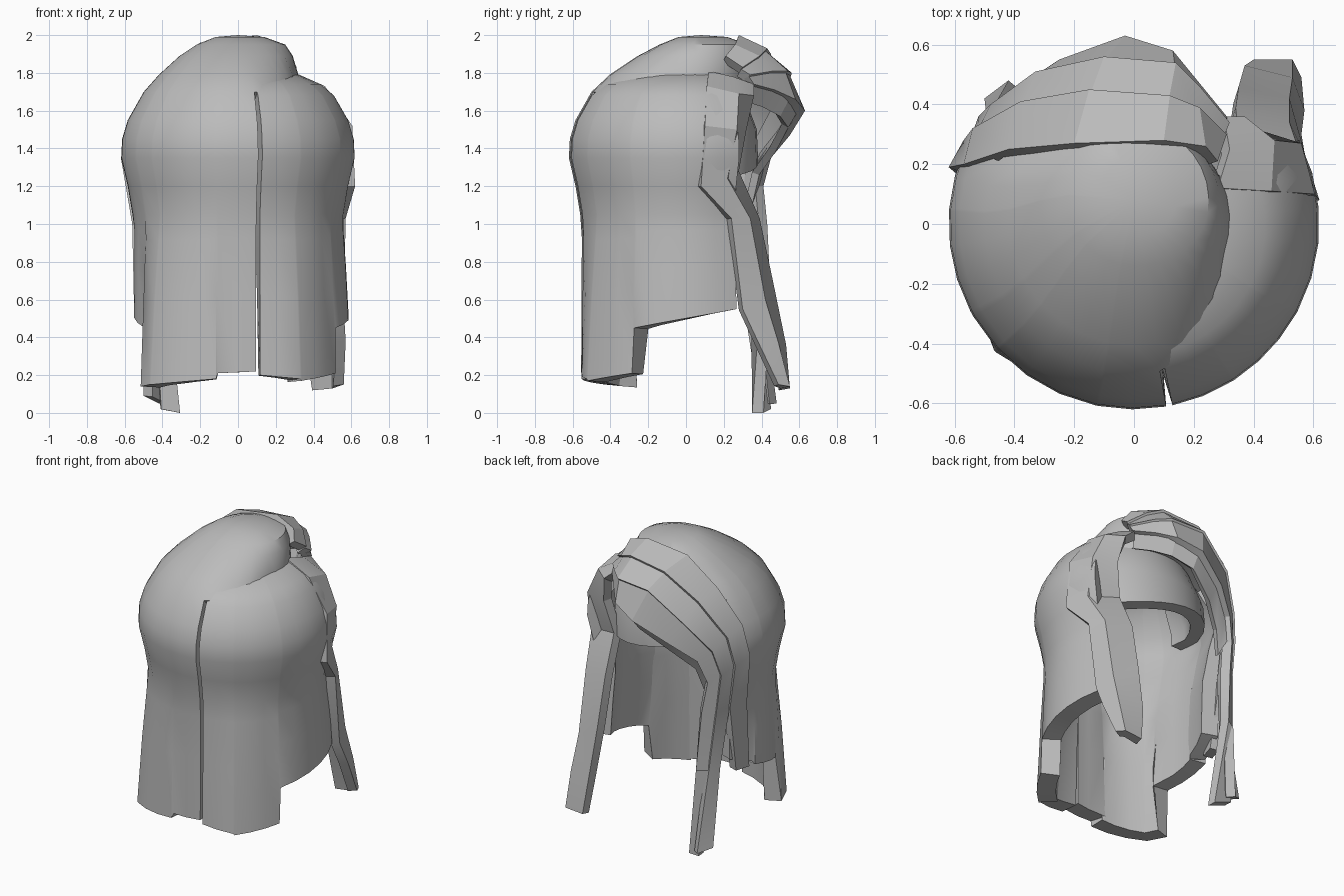
import bpy
import bmesh
import math
from mathutils import Vector

cube = bpy.data.objects.get("Cube")
if cube:
    bpy.data.objects.remove(cube)

grey = bpy.data.materials.new("hair_grey")
grey.use_nodes = True
colour = (0.5, 0.5, 0.5, 1)
grey.diffuse_color = colour
grey.node_tree.nodes["Principled BSDF"].inputs["Base Color"].default_value = colour

# Height and radius of the two sides of the parting, top to shoulder
CROWN = [(2.0, 0), (1.99, .12), (1.95, .22), (1.89, .31), (1.79, .42)]
SIDE = [(1.7, .5), (1.55, .585), (1.45, .615), (1.35, .62), (1.2, .585), (1.05, .56)]
LOBE = [(1.81, .2), (1.79, .32), (1.74, .44), (1.68, .51)]
PARTING = [0, .14, .25, .29, .32, .33]


def surface(name, grids, thickness, angle=35):
    """Skin grids of points, weld them and thicken towards the head."""
    bm = bmesh.new()
    for grid in grids:
        rows = [[bm.verts.new(p) for p in row] for row in grid]
        for upper, lower in zip(rows, rows[1:]):
            for i in range(len(upper) - 1):
                bm.faces.new((upper[i], upper[i + 1], lower[i + 1], lower[i]))
    bmesh.ops.remove_doubles(bm, verts=bm.verts, dist=0.0005)
    bm.normal_update()
    middle = Vector((0, 0, 1.2))
    facing = sum(f.normal.dot(f.calc_center_median() - middle) * f.calc_area()
                 for f in bm.faces)
    if facing < 0:
        bmesh.ops.reverse_faces(bm, faces=bm.faces)
    mesh = bpy.data.meshes.new(name)
    bm.to_mesh(mesh)
    bm.free()
    mesh.materials.append(grey)
    obj = bpy.data.objects.new(name, mesh)
    bpy.context.collection.objects.link(obj)
    solid = obj.modifiers.new("thickness", "SOLIDIFY")
    solid.thickness = thickness
    solid.offset = -1
    bpy.ops.object.select_all(action="DESELECT")
    obj.select_set(True)
    bpy.context.view_layer.objects.active = obj
    bpy.ops.object.modifier_apply(modifier=solid.name)
    bpy.ops.object.shade_smooth_by_angle(angle=math.radians(angle))


def polar(angle, radius, z):
    a = math.radians(angle)
    shift = 0.08 * min(1, max(0, (z - 1.75) / 0.2))
    return (radius * math.cos(a), radius * math.sin(a) + shift, z)


def hanging(profile, locks):
    """Columns of a sheet; each lock has start and end angles, hems and flares."""
    columns = []
    for start, end, hem_a, hem_b, flare_a, flare_b in locks:
        count = math.ceil((end - start) / 12)
        for i in range(count + 1):
            t = i / count
            angle = start + (end - start) * t
            hem = hem_a + (hem_b - hem_a) * t
            flare = flare_a + (flare_b - flare_a) * t
            column = [polar(angle, r, z) for z, r in profile]
            z0, r0 = profile[-1]
            for s in (0.15, 0.5, 1):
                column.append(polar(angle, r0 - 0.01 + flare * s ** .7, z0 + (hem - z0) * s))
            columns.append(column)
    return columns


# Raised edge of the crown, steepest along the parting
crown = []
for i in range(21):
    angle = -80 + 235 * i / 20
    steep = max(0, min(1, (angle + 80) / 60, (155 - angle) / 50))
    crown.append([polar(angle, r + (p - r) * steep, z)
                  for (z, r), p in zip(CROWN + SIDE[:1], PARTING)])

# Crown, back and right side in one piece
back = hanging(CROWN + SIDE, [
    (-205, -185, .62, .55, -.01, -.01),
    (-184, -152, .53, .45, 0, .01),
    (-150, -138, .14, .15, .045, .08),
    (-137, -102, .15, .18, .08, .015),
    (-101, -80, .21, .22, .005, .005),
])
surface("crown_and_back_hair", [back, crown], .11)

# Lower left side, beside the parting
left = hanging(LOBE + SIDE[1:], [
    (-78, -58, .2, .18, .015, .07),
    (-57, -29, .17, .21, .07, .04),
    (-28, 27, .45, .55, .035, .04),
])
surface("left_hair", [left], .12)

# Front of the scalp under the fringe, open behind
scalp = []
for i in range(15):
    angle = -15 + 15 * i
    front = max(0, math.sin(math.radians(angle)))
    rim = 1.32 - .08 * math.cos(math.radians(angle))
    scalp.append([polar(angle, r * (1 - .25 * front), z) for z, r in
                  [(1.87, 0), (1.82, .25), (1.7, .4), (1.5, .5), (rim, .51)]])
surface("inner_scalp", [scalp], .09)

# Fringe edges, swept from the parting to the right temple
fringe_back = [(.28, .21, 1.89), (.24, .26, 1.95), (.1, .28, 2.0), (-.2, .27, 1.96),
               (-.42, .25, 1.78), (-.57, .2, 1.55), (-.62, .19, 1.35)]
fringe_upper = [(.31, .3, 1.83), (.22, .39, 1.89), (.12, .43, 1.93), (-.15, .45, 1.9),
                (-.38, .41, 1.74), (-.54, .32, 1.5), (-.57, .28, 1.3)]
fringe_lower = [(.32, .34, 1.79), (.22, .46, 1.81), (.14, .54, 1.81), (-.1, .56, 1.8),
                (-.33, .51, 1.62), (-.48, .4, 1.42), (-.52, .36, 1.25)]
fringe_tip = [(.31, .36, 1.74), (.22, .47, 1.71), (.13, .58, 1.66), (-.03, .63, 1.6),
              (-.25, .55, 1.47), (-.4, .45, 1.35), (-.45, .41, 1.2)]


def lowered(edge, drop, pull):
    """Tuck a copy of an edge under the band above."""
    return [(x * pull, y * pull, z - drop) for x, y, z in edge]


def ribbon(name, edges, thickness):
    surface(name, [edges], thickness, 25)


# Three overlapping fringe bands continue into the right side locks
ribbon("fringe_top_band", [
    fringe_back + [(-.56, .14, 1.0), (-.55, .1, .54)],
    fringe_upper + [(-.53, .28, 1.0), (-.52, .2, .54)],
], .06)
ribbon("fringe_middle_band", [
    lowered(fringe_upper, .01, .97) + [(-.52, .27, 1.0), (-.49, .33, .6), (-.5, .42, .09)],
    fringe_lower + [(-.49, .37, 1.0), (-.46, .41, .6), (-.42, .48, .05)],
], .06)
ribbon("fringe_front_band", [
    lowered(fringe_lower, .01, .98) + [(-.49, .36, 1.0), (-.46, .4, .6), (-.41, .45, .02)],
    fringe_tip + [(-.42, .43, 1.0), (-.39, .45, .6), (-.31, .41, 0)],
], .06)
ribbon("fringe_underside", [
    lowered(fringe_tip, -.02, .96),
    lowered(fringe_tip, .09, .86),
], .04)

# Left face lock: wide at the temple, sweeping forward to a narrow end
lock_back = [(.28, .12, 1.81), (.46, .11, 1.73), (.605, .1, 1.52), (.62, .08, 1.2),
             (.57, .24, 1.03), (.56, .3, .55), (.57, .38, .38), (.56, .49, .15)]
lock_middle = [(.32, .25, 1.78), (.47, .28, 1.69), (.56, .27, 1.5), (.56, .22, 1.24),
               (.52, .34, 1.03), (.52, .42, .6), (.53, .49, .37), (.53, .55, .14)]
lock_front = [(.3, .36, 1.74), (.37, .36, 1.68), (.4, .32, 1.5), (.35, .28, 1.28),
              (.34, .39, 1.03), (.35, .46, .7), (.37, .53, .36), (.4, .55, .13)]
ribbon("left_face_lock", [lock_back, lock_middle, lock_front], .06)
